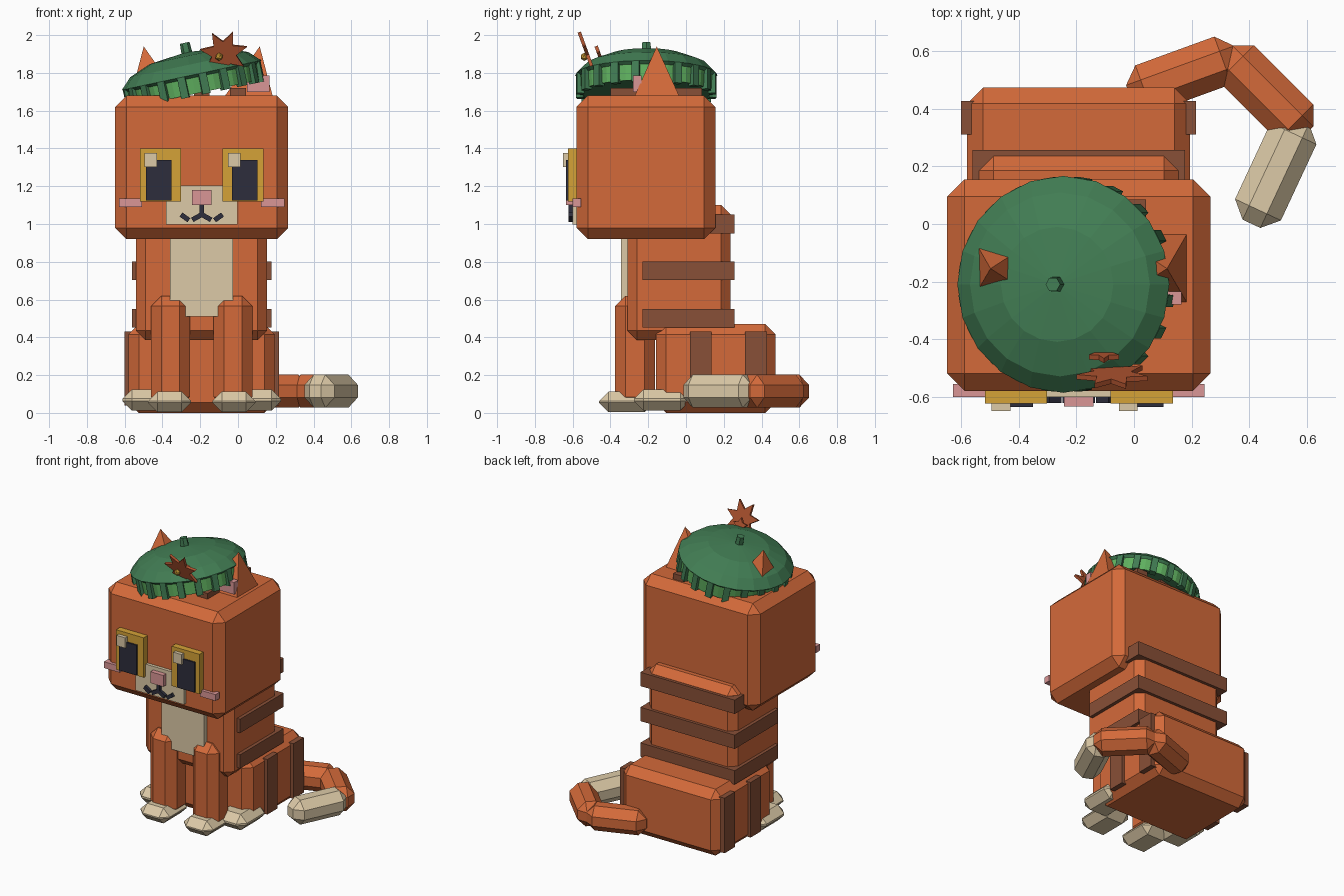
import bpy, bmesh, math
from mathutils import Matrix, Vector

if "Cube" in bpy.data.objects:
    bpy.data.objects.remove(bpy.data.objects["Cube"])

def mat(name, r, g, b):
    m = bpy.data.materials.new(name)
    m.diffuse_color = (r, g, b, 1)
    m.use_nodes = True
    m.node_tree.nodes["Principled BSDF"].inputs["Base Color"].default_value = m.diffuse_color
    return m

ORANGE = mat("orange fur", .658, .144, .042)
BROWN = mat("brown stripe", .25, .08, .038)
CREAM = mat("cream fur", .72, .59, .386)
GOLD = mat("gold", .66, .36, .038)
DARK = mat("dark", .027, .027, .045)
PINK = mat("pink", .70, .305, .305)
GREEN = mat("hat green", .054, .205, .088)
LIGHT = mat("light green", .114, .43, .114)
RUST = mat("rust leaf", .45, .091, .03)
CX = -0.192  # the cat's own mirror plane

def finish(name, bm, *mats, matrix=None):
    if matrix:
        bm.transform(matrix)
    bmesh.ops.recalc_face_normals(bm, faces=bm.faces)
    me = bpy.data.meshes.new(name)
    bm.to_mesh(me)
    bm.free()
    for m in mats:
        me.materials.append(m)
    ob = bpy.data.objects.new(name, me)
    bpy.context.collection.objects.link(ob)
    return ob

def box(name, x, y, z, m, bevel=0, matrix=None):
    """Box from (min, max) ranges, with chamfered edges if asked."""
    bm = bmesh.new()
    bmesh.ops.create_cube(bm, size=1)
    for v in bm.verts:
        v.co = [(a + b) / 2 + c * (b - a) for (a, b), c in zip((x, y, z), v.co)]
    if bevel:
        bmesh.ops.bevel(bm, geom=bm.edges[:], offset=bevel, segments=1,
                        affect='EDGES', profile=0.5)
    return finish(name, bm, m, matrix=matrix)

def pair(name, x, y, z, m, bevel=0):
    """The same box on both sides of the cat; x is measured from its middle."""
    box(name + "_right", (CX + x[0], CX + x[1]), y, z, m, bevel)
    box(name + "_left", (CX - x[1], CX - x[0]), y, z, m, bevel)

# Head, body and haunches
box("head", (-.65, .266), (-.58, .155), (.92, 1.68), ORANGE, .06)
box("body", (-.539, .154), (-.31, .236), (.385, 1.10), ORANGE, .05)
box("haunches", (-.58, .195), (-.16, .474), (0, .47), ORANGE, .055)
box("chest_bib", (-.36, -.026), (-.345, -.3), (.51, .95), CREAM)

# Stripes wrapped round the back and haunches
for i, z in enumerate((.5, .752, 1.0)):
    box(f"back_stripe_{i}", (-.562, .178), (-.23, .257), (z - .049, z + .049), BROWN)
for i, y in enumerate((.078, .37)):
    box(f"haunch_stripe_{i}", (-.602, .216), (y - .058, y + .058), (.04, .43), BROWN)
for i, x in enumerate((-.385, CX, .0)):
    box(f"head_stripe_{i}", (x - .042, x + .042), (-.4, .085), (1.66, 1.72), BROWN)

# Legs and paws
pair("front_leg", (.062, .268), (-.375, -.165), (.03, .62), ORANGE, .055)
pair("front_paw", (.056, .284), (-.46, -.17), (.004, .113), CREAM, .05)
pair("hind_paw", (.19, .42), (-.275, .02), (.012, .125), CREAM, .05)

# Tail: three chamfered segments
for i, (x, y, a, m) in enumerate(((.172, .519, 20, ORANGE), (.458, .456, -45, ORANGE),
                                  (.493, .182, 245, CREAM))):
    M = Matrix.Translation((x, y, .115)) @ Matrix.Rotation(math.radians(a), 4, 'Z')
    box(f"tail_{i}", (-.2, .2), (-.088, .088), (-.087, .087), m, .054, M)

# Face
pair("eye", (.11, .327), (-.625, -.56), (1.118, 1.4), GOLD)
pair("pupil", (.16, .295), (-.636, -.6), (1.125, 1.338), DARK)
for i, x in enumerate((-.463, -.02)):
    box(f"eye_highlight_{i}", (x - .033, x + .033), (-.65, -.6), (1.302, 1.375), CREAM)
box("muzzle", (-.382, -.002), (-.602, -.56), (.998, 1.205), CREAM)
box("nose", (-.243, -.141), (-.635, -.56), (1.1, 1.18), PINK)
pair("cheek", (.315, .437), (-.602, -.557), (1.09, 1.135), PINK)

def mouth_bar(name, a, b):
    a, b = Vector((a[0], -.61, a[1])), Vector((b[0], -.61, b[1]))
    d = b - a
    M = Matrix.Translation((a + b) / 2) @ Matrix.Rotation(-math.atan2(d.z, d.x), 4, 'Y')
    h = d.length / 2
    box(name, (-h, h), (-.012, .012), (-.013, .013), DARK, 0, M)

mouth_bar("mouth_middle", (CX, 1.1), (CX, 1.045))
for s in (-1, 1):
    mouth_bar(f"mouth_inner_{s}", (CX, 1.05), (CX + s * .05, 1.022))
    mouth_bar(f"mouth_outer_{s}", (CX + s * .068, 1.02), (CX + s * .11, 1.05))

# Ears: square pyramids leaning outwards, with pink inner plates
for side, s in (("right", 1), ("left", -1)):
    bm = bmesh.new()
    base = [bm.verts.new((CX + s * x, y, 1.66)) for x, y in
            ((.11, -.28), (.38, -.28), (.38, -.028), (.11, -.028))]
    tip = bm.verts.new((CX + s * .307, -.155, 1.94))
    bm.faces.new(base)
    for i in range(4):
        bm.faces.new((base[i], base[(i + 1) % 4], tip))
    finish("ear_" + side, bm, ORANGE)
pair("inner_ear", (.24, .358), (-.28, -.235), (1.7, 1.785), PINK)

# Tilted hat: lathed cap, light rim band and dark crimps
HAT = Matrix.Translation((-.225, -.21, 1.69)) @ Matrix.Rotation(math.radians(-12), 4, 'Y')
N = 20

def lathe(name, profile, n, *mats, light=None):
    bm = bmesh.new()
    rings = [[bm.verts.new((r * math.cos(2 * math.pi * k / n),
                            r * math.sin(2 * math.pi * k / n), h)) for k in range(n)]
             for r, h in profile]
    bm.faces.new(rings[0])
    bm.faces.new(rings[-1])
    for j in range(len(rings) - 1):
        for k in range(n):
            f = bm.faces.new((rings[j][k], rings[j][(k + 1) % n],
                              rings[j + 1][(k + 1) % n], rings[j + 1][k]))
            f.material_index = int(j == light)
    return finish(name, bm, *mats, matrix=HAT)

lathe("hat", [(.355, 0), (.36, .085), (.377, .1), (.32, .157), (.2, .204), (.03, .222)],
      N, GREEN, LIGHT, light=0)
lathe("hat_knob", [(.03, .2), (.026, .275)], 6, GREEN)
for k in range(N):
    M = HAT @ Matrix.Rotation(2 * math.pi * (k + .5) / N, 4, 'Z')
    box(f"hat_crimp_{k}", (.335, .374), (-.021, .021), (-.012, .1), GREEN, 0, M)

# Leaf badge on the hat, with a smaller leaf behind it
def leaf(name, loc, r, points, turn):
    bm = bmesh.new()
    vs = []
    for k in range(points * 2):
        a = turn + math.pi * k / points
        q = r if k % 2 == 0 else r * .52
        vs.append(bm.verts.new((q * math.cos(a), -.009, q * math.sin(a))))
    face = bm.faces.new(vs)
    ext = bmesh.ops.extrude_face_region(bm, geom=[face])
    for v in ext["geom"]:
        if isinstance(v, bmesh.types.BMVert):
            v.co.y += .018
    M = Matrix.Translation(loc) @ Matrix.Rotation(math.radians(20), 4, 'X')
    finish(name, bm, RUST, matrix=M)

leaf("leaf", (-.075, -.525, 1.905), .127, 7, math.radians(68))
leaf("small_leaf", (-.105, -.457, 1.89), .055, 5, math.radians(90))
bm = bmesh.new()
bmesh.ops.create_icosphere(bm, subdivisions=1, radius=.022)
finish("leaf_berry", bm, GOLD, matrix=Matrix.Translation((-.1, -.538, 1.885)))
